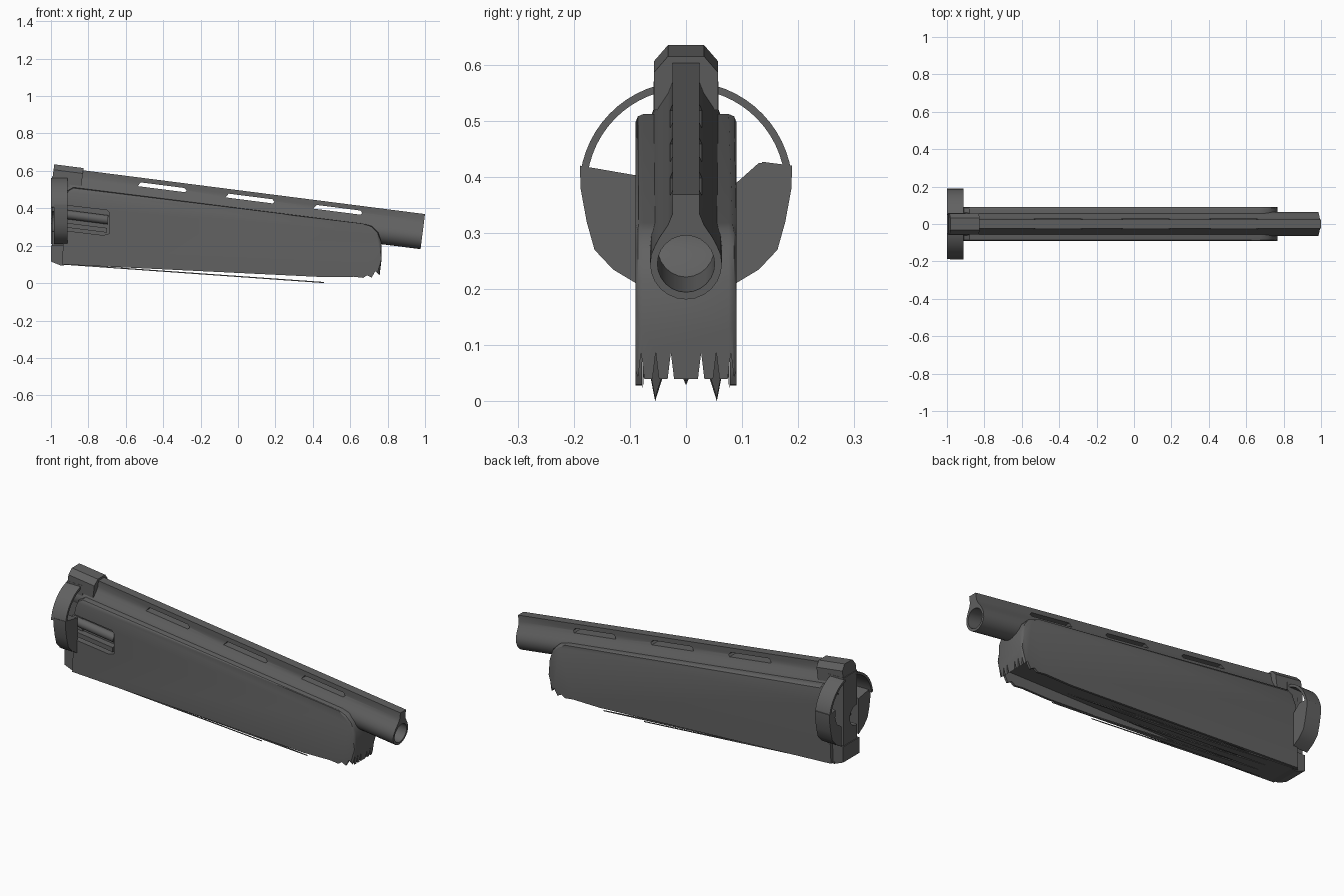
import bpy, bmesh, math
from mathutils import Matrix, Vector

cube = bpy.data.objects.get("Cube")
if cube:
    bpy.data.objects.remove(cube, do_unlink=True)

metal = bpy.data.materials.new("dark_grey")
metal.use_nodes = True
grey = (0.12, 0.12, 0.12, 1)
metal.diffuse_color = grey
metal.node_tree.nodes["Principled BSDF"].inputs["Base Color"].default_value = grey

# Barrel frame: origin at the muzzle centre, x along the sloping bore
TILT = Matrix.Translation((0.984, 0, 0.245)) @ Matrix.Rotation(math.radians(7.3), 4, 'Y')
PLACE = {'x': lambda p, t: (t, p[0], p[1]),
         'y': lambda p, t: (p[0], t, p[1]),
         'z': lambda p, t: (p[0], p[1], t)}


def prism(name, pts, axis, a, b, matrix=None, bevel=None):
    """Extrude a closed outline along an axis, with optional rule-based bevel."""
    bm = bmesh.new()
    ends = [[bm.verts.new(PLACE[axis](p, t)) for p in pts] for t in (a, b)]
    bm.faces.new(ends[0])
    bm.faces.new(ends[1][::-1])
    n = len(pts)
    for i in range(n):
        j = (i + 1) % n
        bm.faces.new((ends[0][i], ends[0][j], ends[1][j], ends[1][i]))
    if bevel:
        width, rule = bevel
        edges = [e for e in bm.edges if rule(e)]
        bmesh.ops.bevel(bm, geom=edges, offset=width, segments=2, profile=0.5,
                        affect='EDGES', clamp_overlap=False)
    bmesh.ops.recalc_face_normals(bm, faces=bm.faces[:])
    if matrix:
        bm.transform(matrix)
    mesh = bpy.data.meshes.new(name)
    bm.to_mesh(mesh)
    bm.free()
    mesh.materials.append(metal)
    obj = bpy.data.objects.new(name, mesh)
    bpy.context.collection.objects.link(obj)
    return obj


def circle(r, n=24, cy=0, cz=0):
    return [(cy + r * math.cos(math.tau * i / n), cz + r * math.sin(math.tau * i / n))
            for i in range(n)]


def activate(obj):
    bpy.ops.object.select_all(action='DESELECT')
    obj.select_set(True)
    bpy.context.view_layer.objects.active = obj


def cut(obj, cutter):
    cutter.hide_render = True
    mod = obj.modifiers.new("cut", 'BOOLEAN')
    mod.operation = 'DIFFERENCE'
    mod.solver = 'EXACT'
    mod.object = cutter
    activate(obj)
    bpy.ops.object.modifier_apply(modifier=mod.name)
    bpy.data.objects.remove(cutter, do_unlink=True)


# Barrel: round tube blending into a narrow top rib
R = 0.064
right = [(0.024, 0.125), (0.024, 0.09), (0.032, 0.07), (0.048, 0.046)]
arc = [(R * math.cos(math.radians(d)), R * math.sin(math.radians(d)))
       for d in range(30, -211, -15)]
left = [(-y, z) for y, z in reversed(right)]
barrel = prism("barrel", right + arc + left, 'x', -1.96, 0, TILT)
cut(barrel, prism("bore_cutter", circle(0.051), 'x', -0.6, 0.05, TILT))

# Vent slots through the rib
for x in (-0.41, 0.06, 0.53):
    u = (x - 0.992) / math.cos(math.radians(7.3))
    slot = [(u - 0.13, 0.078), (u + 0.125, 0.078), (u + 0.133, 0.088),
            (u + 0.12, 0.1), (u - 0.115, 0.1)]
    cut(barrel, prism("slot_cutter", slot, 'y', -0.2, 0.2, TILT))

# Handguard: deep side profile with a ragged lower front edge
outline = [(-0.94, 0.1), (-0.925, 0.46), (-0.91, 0.495), (-0.88, 0.512),
           (0.67, 0.318), (0.715, 0.305), (0.75, 0.27), (0.768, 0.215),
           (0.768, 0.13), (0.757, 0.04), (0.735, 0.065), (0.715, 0.03),
           (0.69, 0.042), (0.67, 0.028), (0.62, 0.034), (0.46, 0.032)]


def upper_side_edge(e):
    a, b = e.verts
    return a.co.y == b.co.y and max(a.co.z, b.co.z) > 0.12 and min(a.co.x, b.co.x) > -0.93


guard = prism("handguard", outline, 'y', -0.09, 0.09, bevel=(0.014, upper_side_edge))
cavity = [(-0.8, -0.05), (-0.8, 0.088), (0.735, 0.088), (0.735, -0.05)]
cut(guard, prism("cavity_cutter", cavity, 'y', -0.078, 0.078))
for y in (-0.08, -0.054, -0.027, 0.027, 0.054, 0.08):
    notch = [(y - 0.013, -0.02), (y, 0.087), (y + 0.013, -0.02)]
    cut(guard, prism("notch_cutter", notch, 'x', 0.73, 0.9))

# Side pocket near the rear, with a rod lying in it
pocket = [(-1.0, 0.425), (-0.7, 0.39), (-0.687, 0.375), (-0.687, 0.265),
          (-0.72, 0.256), (-1.0, 0.29)]
cut(guard, prism("pocket_cutter", pocket, 'y', -0.2, -0.05))
rod_pose = Matrix.Translation((-0.81, -0.062, 0.353)) @ Matrix.Rotation(math.radians(7.3), 4, 'Y')
rod = prism("pocket_rod", circle(0.024, 16), 'x', -0.15, 0.115, rod_pose)
ledge = prism("pocket_ledge", [(-0.94, 0.3), (-0.94, 0.325), (-0.7, 0.295), (-0.7, 0.27)],
              'y', -0.085, -0.045)

# Underside sheet split into long slivers that slope down toward the front
shear = Matrix.Identity(4)
shear[2][0] = -0.0705
shear[2][3] = 0.0325
sheet = [(-0.95, -0.078), (0.2, -0.077), (-0.8, -0.072), (0.46, -0.055),
         (-0.8, -0.027), (0.05, 0), (-0.8, 0.027), (0.46, 0.055),
         (-0.8, 0.072), (0.2, 0.077), (-0.95, 0.078)]
underside = prism("underside_slivers", sheet, 'z', 0, 0.006, shear)

# Rear collar over the barrel
half = [(0.032, 0.137), (0.057, 0.108), (0.057, 0.04)]
collar = prism("rear_collar", half + [(-y, z) for y, z in reversed(half)],
               'x', -2.0, -1.842, TILT)

# Rear end plate with a round side relief, and the foot below it
plate = prism("rear_plate", [(-0.058, 0.2), (-0.058, 0.57), (0.058, 0.57), (0.058, 0.2)],
              'x', -0.995, -0.9)
cut(plate, prism("relief_cutter", circle(0.055, 20, -0.05, 0.33), 'x', -1.1, -0.94))
foot = prism("rear_foot", [(-1, 0.115), (-1, 0.2), (-0.9, 0.2), (-0.9, 0.1), (-0.945, 0.093)],
             'y', -0.07, 0.07)

# Side hoops: thin arched band above, solid wing below
CZ, RO, RI = 0.38, 0.19, 0.177
hoops = []
for side, label in ((-1, "right"), (1, "left")):
    angles = [math.radians(a) for a in range(8, 75, 6)]
    band = [(side * RO * math.cos(a), CZ + RO * math.sin(a)) for a in angles]
    band += [(side * RI * math.cos(a), CZ + RI * math.sin(a)) for a in reversed(angles)]
    hoops.append(prism(label + "_hoop", band, 'x', -1, -0.912))

wing_edge = [(0.189, 0.42), (0.188, 0.38), (0.177, 0.32), (0.163, 0.27),
             (0.13, 0.235), (0.085, 0.208)]
right_wing = prism("right_wing", [(-y, z) for y, z in wing_edge] + [(-0.085, 0.402)],
                   'x', -0.985, -0.912)
left_wing = prism("left_wing", wing_edge + [(0.085, 0.385), (0.13, 0.425)],
                  'x', -0.95, -0.912)
left_rim = prism("left_wing_rim", wing_edge + [(0.085, 0.318), (0.125, 0.345),
                 (0.139, 0.385), (0.135, 0.427)], 'x', -1, -0.912)

# Smooth the round parts, keep the hard edges
for obj in [barrel, guard, rod, left_wing, left_rim, right_wing] + hoops:
    activate(obj)
    bpy.ops.object.shade_smooth_by_angle(angle=math.radians(30))
